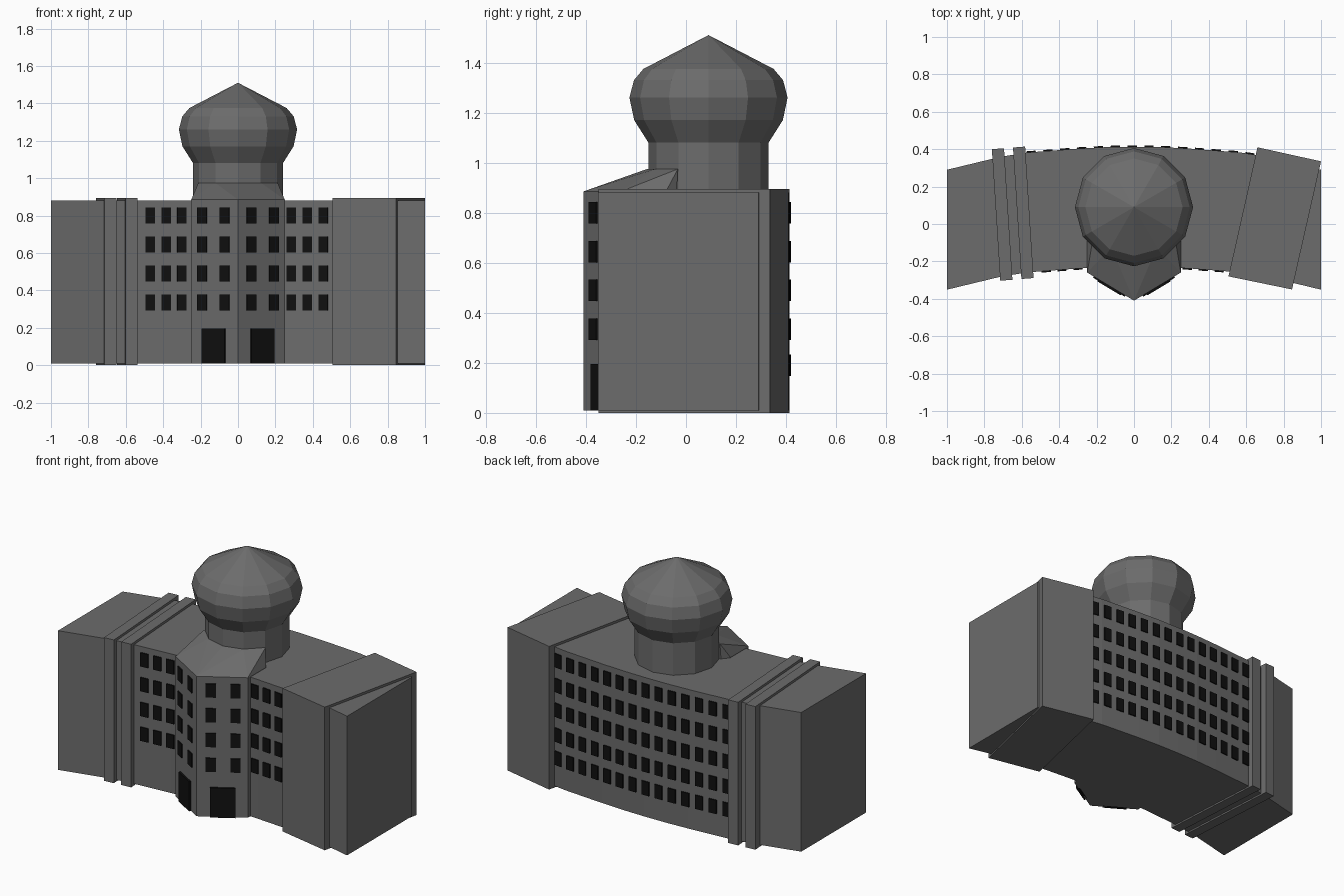
import bpy, bmesh
from math import sin, cos, pi
from mathutils import Vector

if "Cube" in bpy.data.objects:
    bpy.data.objects.remove(bpy.data.objects["Cube"])


def material(name, v):
    m = bpy.data.materials.new(name)
    m.diffuse_color = (v, v, v, 1)
    m.use_nodes = True
    m.node_tree.nodes["Principled BSDF"].inputs["Base Color"].default_value = m.diffuse_color
    return m


STONE, GLASS = material("stone", 0.15), material("dark_glass", 0.005)


def finish(name, bm, mat):
    bmesh.ops.recalc_face_normals(bm, faces=bm.faces)
    me = bpy.data.meshes.new(name)
    bm.to_mesh(me)
    bm.free()
    me.materials.append(mat)
    ob = bpy.data.objects.new(name, me)
    bpy.context.collection.objects.link(ob)
    return ob


def add_prism(bm, pts, z0, z1):
    lo = [bm.verts.new((x, y, z0)) for x, y in pts]
    hi = [bm.verts.new((x, y, z1)) for x, y in pts]
    bm.faces.new(lo[::-1])
    bm.faces.new(hi)
    n = len(pts)
    for i in range(n):
        j = (i + 1) % n
        bm.faces.new((lo[i], lo[j], hi[j], hi[i]))


def prism(name, pts, z0, z1):
    bm = bmesh.new()
    add_prism(bm, pts, z0, z1)
    return finish(name, bm, STONE)


def add_panel(bm, p, tangent, w, z0, z1, depth=0.007):
    # thin box centred on wall point p, running along the wall tangent
    t = Vector(tangent).normalized()
    n = Vector((-t.y, t.x)) * depth
    c, t = Vector(p), t * w / 2
    add_prism(bm, [c - t - n, c + t - n, c + t + n, c - t + n], z0, z1)


# Curved wall line: drop from the middle of the arc
CURVE = [(0, 0), (0.15, 0.002), (0.3, 0.01), (0.43, 0.02), (0.57, 0.031), (0.71, 0.053), (1, 0.123)]


def drop(x):
    x = abs(x)
    for (x0, d0), (x1, d1) in zip(CURVE, CURVE[1:]):
        if x <= x1:
            return d0 + (d1 - d0) * (x - x0) / (x1 - x0)
    return CURVE[-1][1]


# Curved main block
xs = [-x for x, _ in CURVE[:0:-1]] + [x for x, _ in CURVE]
front = [(x, -0.228 - drop(x)) for x in xs]
back = [(x, 0.413 - drop(x)) for x in reversed(xs)]
prism("main_block", front + back, 0.01, 0.88)

# Right end block and the two left wall strips
prism("right_block", [(0.505, -0.28), (0.845, -0.35), (1, 0.335), (0.66, 0.41)], 0, 0.895)
for i, dx in enumerate((0, 0.113)):
    dy = 0.009 * i
    prism(f"left_strip_{i + 1}", [(-0.715 + dx, -0.303 + dy), (-0.65 + dx, -0.298 + dy),
                                  (-0.695 + dx, 0.405 + dy), (-0.76 + dx, 0.4 + dy)], 0, 0.895)

# Pointed entrance bay with a sloped roof rising to the tower
bm = bmesh.new()
base = [(0, -0.41), (0.25, -0.26), (0.25, -0.08), (-0.25, -0.08), (-0.25, -0.26)]
for z in (0.01, 0.885):
    for x, y in base:
        bm.verts.new((x, y, z))
for a in range(-150, -29, 30):
    bm.verts.new((0.245 * cos(a * pi / 180), 0.09 + 0.245 * sin(a * pi / 180), 0.975))
bmesh.ops.convex_hull(bm, input=bm.verts)
finish("entrance_bay", bm, STONE)

# Twelve-sided tower with onion dome
bm = bmesh.new()
profile = [(0.24, 0.01), (0.24, 1.08), (0.297, 1.17), (0.316, 1.26), (0.298, 1.33), (0.26, 1.375)]
N = 12
rings = [[bm.verts.new((r * cos(2 * pi * i / N), 0.09 + r * sin(2 * pi * i / N), z))
          for i in range(N)] for r, z in profile]
tip = bm.verts.new((0, 0.09, 1.51))
bm.faces.new(rings[0][::-1])
for i in range(N):
    j = (i + 1) % N
    for a, b in zip(rings, rings[1:]):
        bm.faces.new((a[i], a[j], b[j], b[i]))
    bm.faces.new((rings[-1][i], rings[-1][j], tip))
finish("onion_tower", bm, STONE)

# Windows
ROWS = [0.80, 0.645, 0.49, 0.335, 0.19]
H = 0.043


def wall_window(bm, x, y_mid, z):
    slope = (drop(x - 0.02) - drop(x + 0.02)) / 0.04
    add_panel(bm, (x, y_mid - drop(x)), (1, slope), 0.05, z - H, z + H)


bm = bmesh.new()
for z in ROWS[:4]:
    for x in (-0.47, -0.385, -0.3, 0.285, 0.37, 0.455):
        wall_window(bm, x, -0.228, z)
finish("front_windows", bm, GLASS)

bm = bmesh.new()
for z in ROWS:
    for i in range(14):
        wall_window(bm, -0.55 + 0.09 * i, 0.413, z)
finish("back_windows", bm, GLASS)

# Windows and doors on both faces of the bay
bm = bmesh.new()
doors = bmesh.new()
for s in (-1, 1):
    for x in (0.07, 0.19):
        for z in ROWS[:4]:
            add_panel(bm, (s * x, -0.41 + 0.6 * x), (1, s * 0.6), 0.058, z - H, z + H)
    add_panel(doors, (s * 0.128, -0.41 + 0.6 * 0.128), (1, s * 0.6), 0.145, 0.01, 0.195, 0.012)
finish("bay_windows", bm, GLASS)
finish("entrance_doors", doors, GLASS)
